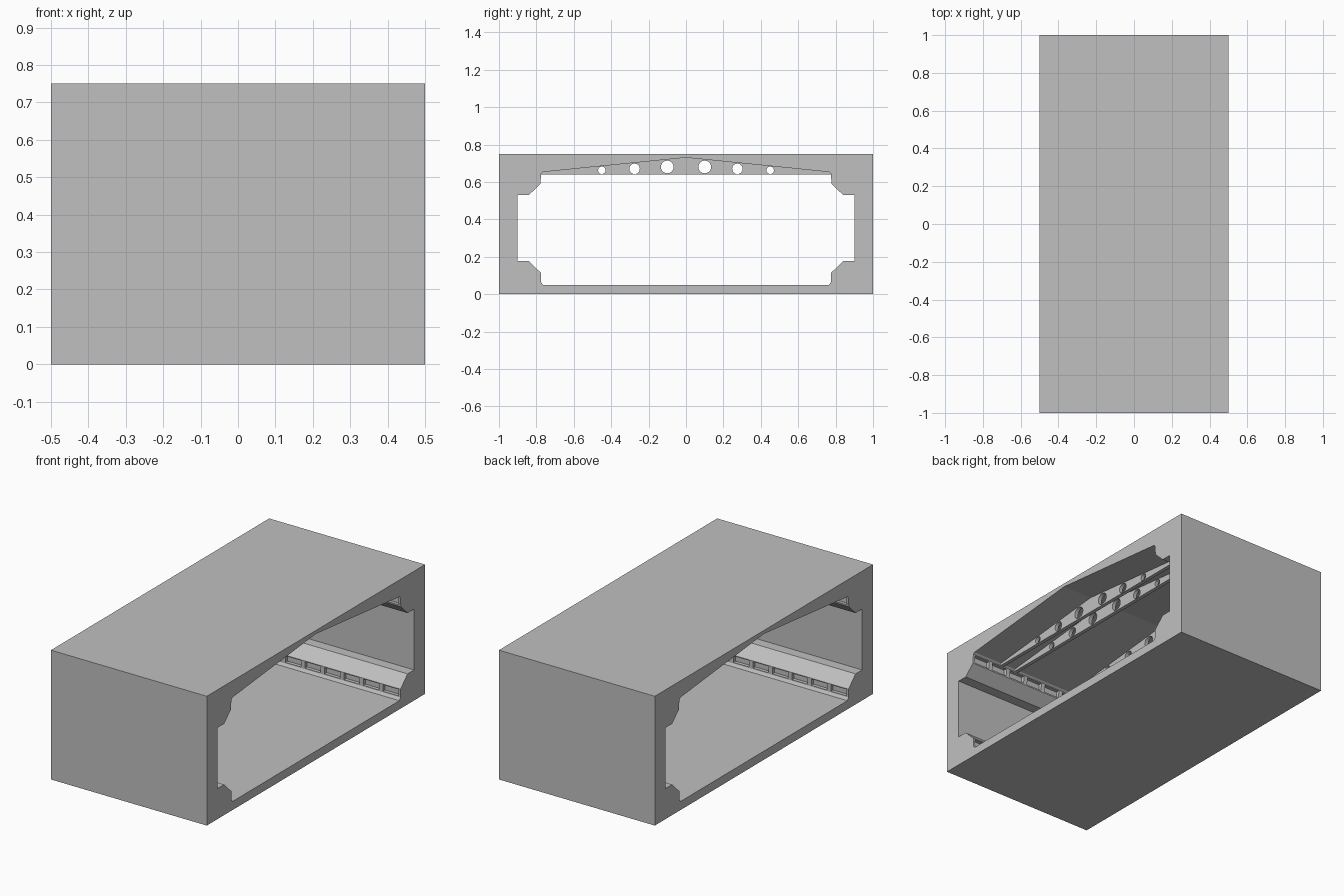
import bpy, bmesh, math

if "Cube" in bpy.data.objects:
    bpy.data.objects.remove(bpy.data.objects["Cube"])

grey = bpy.data.materials.new("light_grey")
grey.diffuse_color = (0.53, 0.53, 0.53, 1)
grey.use_nodes = True
grey.node_tree.nodes["Principled BSDF"].inputs["Base Color"].default_value = grey.diffuse_color


def prism(bm, profile, x0, x1):
    """Extrude a closed (y, z) outline along x."""
    face = bm.faces.new([bm.verts.new((x0, y, z)) for y, z in profile])
    new = bmesh.ops.extrude_face_region(bm, geom=[face])["geom"]
    verts = [v for v in new if isinstance(v, bmesh.types.BMVert)]
    bmesh.ops.translate(bm, verts=verts, vec=(x1 - x0, 0, 0))


def box(y0, y1, z0, z1):
    return [(y0, z0), (y1, z0), (y1, z1), (y0, z1)]


def circle(y, z, r, n=20):
    return [(y + r * math.cos(2 * math.pi * i / n),
             z + r * math.sin(2 * math.pi * i / n)) for i in range(n)]


def make(name, prisms):
    bm = bmesh.new()
    for p in prisms:
        prism(bm, *p)
    bmesh.ops.recalc_face_normals(bm, faces=bm.faces)
    mesh = bpy.data.meshes.new(name)
    bm.to_mesh(mesh)
    bm.free()
    mesh.materials.append(grey)
    ob = bpy.data.objects.new(name, mesh)
    bpy.context.collection.objects.link(ob)
    return ob


def cut(ob, cutter):
    mod = ob.modifiers.new("cut", 'BOOLEAN')
    mod.operation = 'DIFFERENCE'
    mod.solver = 'EXACT'
    mod.object = cutter
    bpy.context.view_layer.objects.active = ob
    bpy.ops.object.modifier_apply(modifier=mod.name)
    bpy.data.objects.remove(cutter, do_unlink=True)


# Outer block with the corridor opening running along x
half = [(0.765, 0.05), (0.775, 0.065), (0.775, 0.113), (0.84, 0.177),
        (0.90, 0.177), (0.90, 0.53), (0.84, 0.53), (0.778, 0.59),
        (0.775, 0.645), (0.765, 0.653)]
opening = half + [(0, 0.73)] + [(-y, z) for y, z in reversed(half)]
shell = make("corridor_shell", [(box(-1, 1, 0, 0.75), -0.5, 0.5)])
cut(shell, make("opening_cutter", [(opening, -0.6, 0.6)]))

# Rows of recessed panels along the floor and ceiling trims
panels = []
for i in range(8):
    x = -0.4375 + 0.125 * i
    for s in (-1, 1):
        for z0, z1 in ((0.071, 0.108), (0.598, 0.64)):
            panels.append((box(s * 0.75, s * 0.795, z0, z1), x - 0.05, x + 0.05))
cut(shell, make("panel_cutter", panels))

# Two pairs of ceiling beams with lightening holes
beam = [(-0.782, 0.64), (0.782, 0.64), (0.782, 0.657), (0, 0.735), (-0.782, 0.657)]
holes = ((0.1, 0.68, 0.034), (0.275, 0.67, 0.028), (0.45, 0.662, 0.02))
for n, x in enumerate((-0.3, -0.2, 0.2, 0.3)):
    ob = make(f"ceiling_beam_{n + 1}", [(beam, x - 0.011, x + 0.011)])
    cut(ob, make("hole_cutter", [(circle(s * y, z, r), x - 0.05, x + 0.05)
                                 for y, z, r in holes for s in (-1, 1)]))
